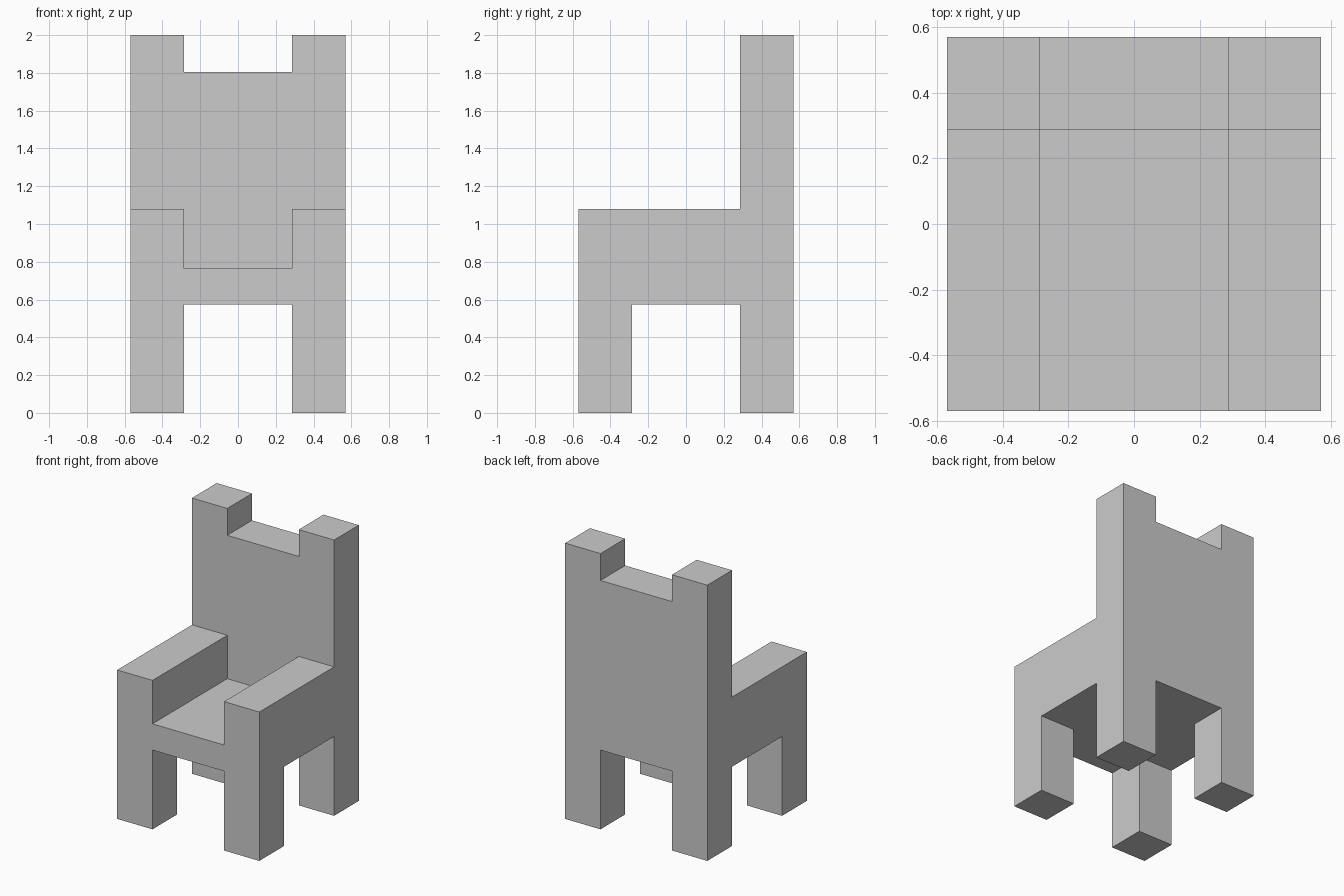
import bpy
import bmesh

if "Cube" in bpy.data.objects:
    bpy.data.objects.remove(bpy.data.objects["Cube"])

OUTER, INNER = 0.57, 0.287     # half width of the chair, inner side of the posts
SEAT_BOTTOM, SEAT_TOP = 0.575, 0.765
ARM_TOP, BACK_TOP, POST_TOP = 1.08, 1.805, 2.0

bm = bmesh.new()


def extrude_to(faces, z):
    """Extrude a face region vertically to height z."""
    geom = bmesh.ops.extrude_face_region(bm, geom=faces)["geom"]
    for v in geom:
        if isinstance(v, bmesh.types.BMVert):
            v.co.z = z


def cells(z, test):
    """Horizontal faces at height z whose centre passes test(x, y)."""
    found = []
    for f in bm.faces:
        c = f.calc_center_median()
        if all(abs(v.co.z - z) < 1e-4 for v in f.verts) and test(c.x, c.y):
            found.append(f)
    return found


def side(x, y):
    return abs(x) > INNER


def back(x, y):
    return y > INNER


# Seat slab: a 3 x 3 grid with its inner lines on the post edges
bmesh.ops.create_grid(bm, x_segments=3, y_segments=3, size=OUTER)
for v in bm.verts:
    for i in (0, 1):
        if abs(v.co[i]) < OUTER - 0.01:
            v.co[i] = INNER if v.co[i] > 0 else -INNER
    v.co.z = SEAT_BOTTOM
extrude_to(bm.faces[:], SEAT_TOP)

# Four legs
extrude_to(cells(SEAT_BOTTOM, lambda x, y: abs(x) > INNER and abs(y) > INNER), 0.0)

# Armrests, backrest and the two taller back posts
extrude_to(cells(SEAT_TOP, lambda x, y: side(x, y) or back(x, y)), ARM_TOP)
extrude_to(cells(ARM_TOP, back), BACK_TOP)
extrude_to(cells(BACK_TOP, side), POST_TOP)

bmesh.ops.recalc_face_normals(bm, faces=bm.faces[:])
mesh = bpy.data.meshes.new("armchair")
bm.to_mesh(mesh)
bm.free()
bpy.context.collection.objects.link(bpy.data.objects.new("armchair", mesh))
